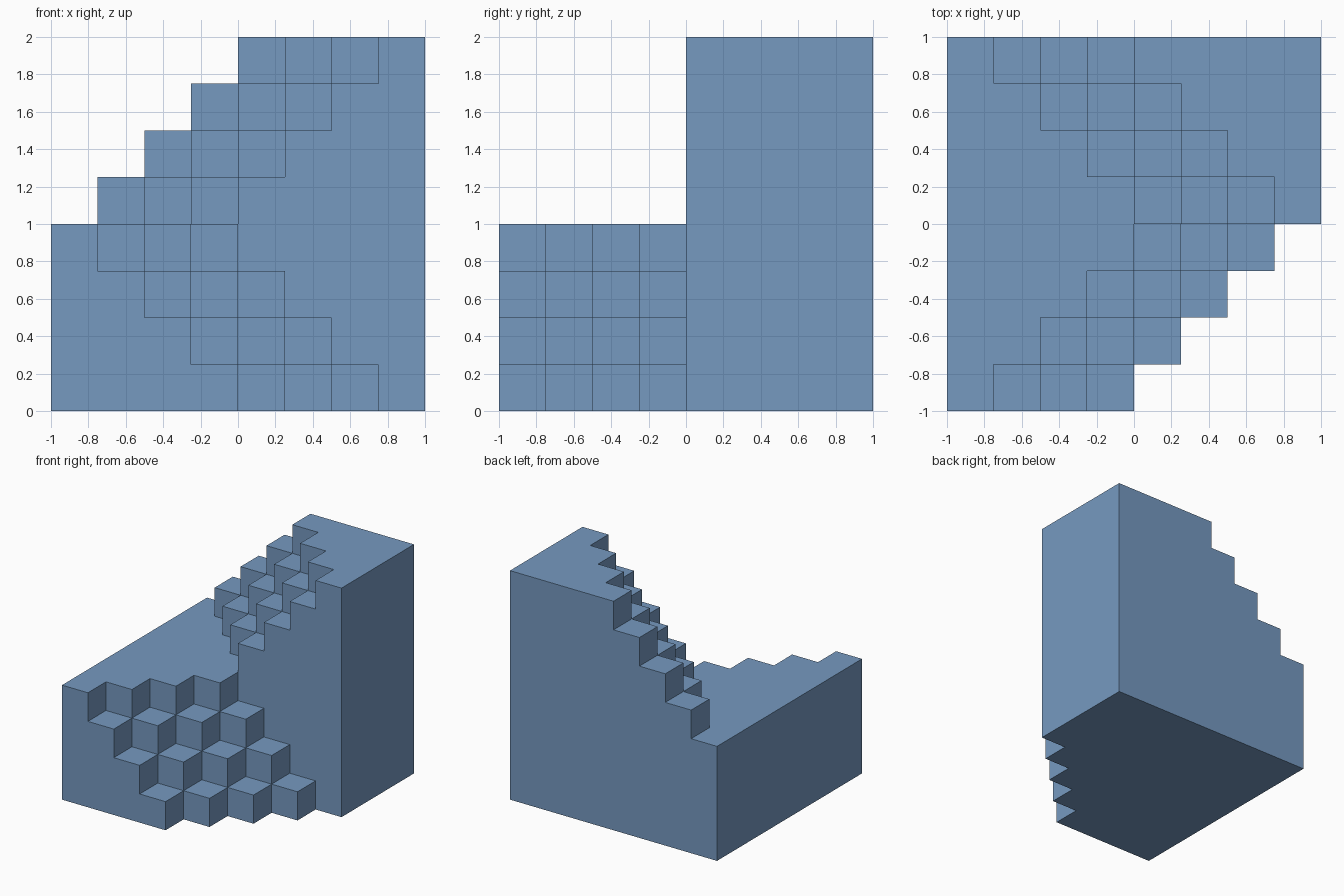
import bpy, bmesh, math
from mathutils import Vector

cube = bpy.data.objects.get("Cube")
if cube:
    bpy.data.objects.remove(cube, do_unlink=True)

N, STEP = 8, 0.25

# One flat colour
blue = bpy.data.materials.new("soft blue")
blue.use_nodes = True
colour = (0.18, 0.32, 0.53, 1.0)
blue.diffuse_color = colour
bsdf = next(n for n in blue.node_tree.nodes if n.type == 'BSDF_PRINCIPLED')
bsdf.inputs["Base Color"].default_value = colour


def solid(i, j, k):
    """True where a grid cell (x, y, z index) is filled."""
    if not all(0 <= c < N for c in (i, j, k)):
        return False
    if j < 4:                          # front: corner stair falling to the front left
        return k < 4 and i < 4 + j - k
    return k < 4 or i >= 4 + k - j     # back: full base, upper corner stair


def add_face(bm, cell, axis, side):
    """Add the square on one side of a cell, wound outwards."""
    u, v = (axis + 1) % 3, (axis + 2) % 3
    corners = [(0, 0), (1, 0), (1, 1), (0, 1)]
    verts = []
    for a, b in corners if side > 0 else reversed(corners):
        p = Vector(cell)
        p[axis] += side > 0
        p[u] += a
        p[v] += b
        verts.append(bm.verts.new(p * STEP - Vector((1, 1, 0))))
    bm.faces.new(verts)


# Skin of the stepped block: a face wherever a filled cell meets an empty one
bm = bmesh.new()
for i in range(N):
    for j in range(N):
        for k in range(N):
            if not solid(i, j, k):
                continue
            for axis in range(3):
                for side in (-1, 1):
                    near = [i, j, k]
                    near[axis] += side
                    if not solid(*near):
                        add_face(bm, (i, j, k), axis, side)

# Weld the squares and merge the flat areas
bmesh.ops.remove_doubles(bm, verts=bm.verts, dist=1e-4)
bmesh.ops.dissolve_limit(bm, angle_limit=math.radians(1),
                         verts=bm.verts, edges=bm.edges)

mesh = bpy.data.meshes.new("stepped_block")
bm.to_mesh(mesh)
bm.free()
mesh.materials.append(blue)
block = bpy.data.objects.new("stepped_block", mesh)
bpy.context.collection.objects.link(block)
